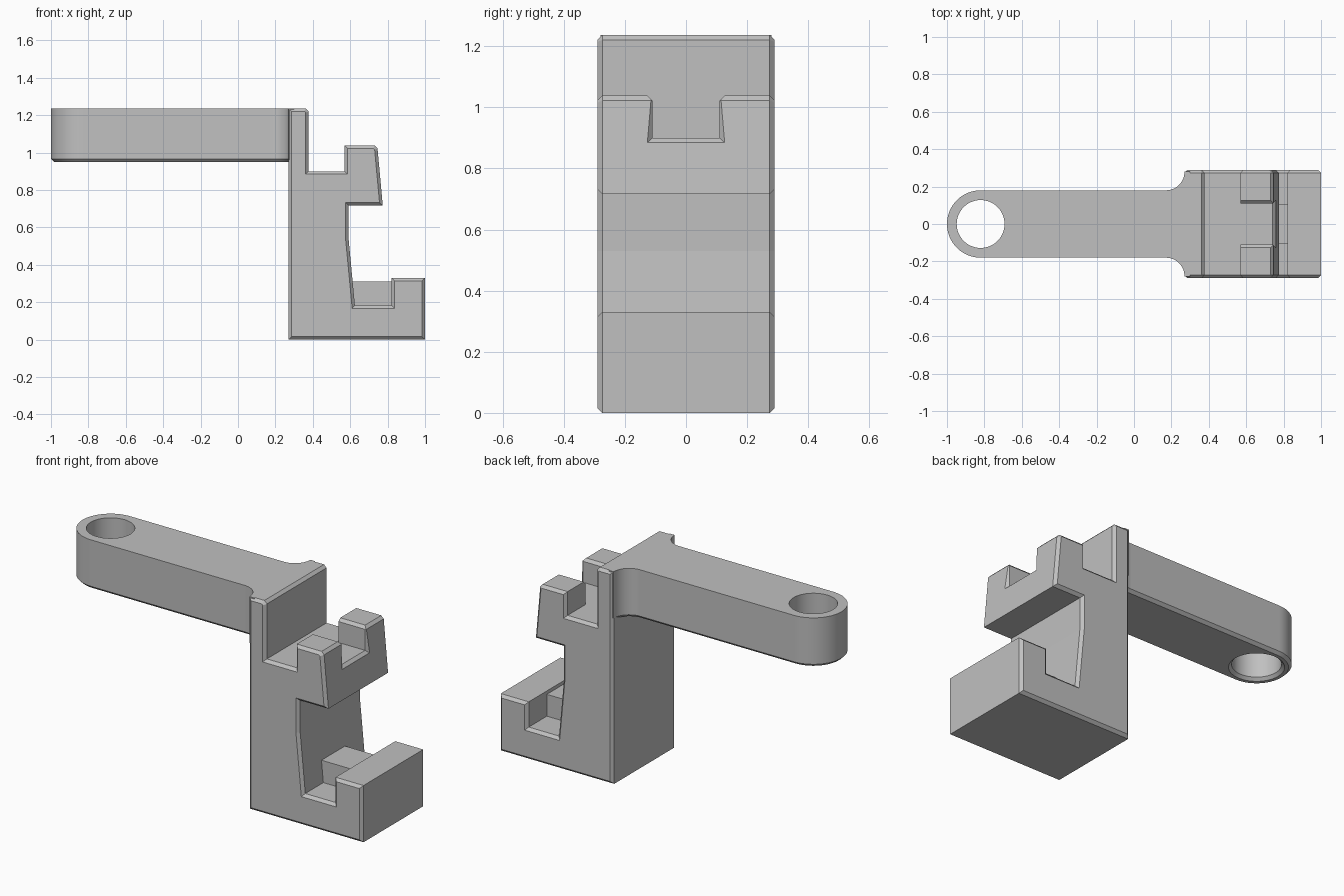
import bpy, bmesh, math
from mathutils import Vector

if "Cube" in bpy.data.objects:
    bpy.data.objects.remove(bpy.data.objects["Cube"], do_unlink=True)

CH = 0.016      # chamfer size
HALF = 0.29     # half depth of the bracket

grey = bpy.data.materials.new("plain grey")
grey.use_nodes = True
colour = (0.53, 0.53, 0.53, 1)
grey.diffuse_color = colour
grey.node_tree.nodes["Principled BSDF"].inputs["Base Color"].default_value = colour


def inset(points, d):
    """Shrink a counter-clockwise outline by d with mitred corners."""
    out = []
    for i, p in enumerate(points):
        p = Vector(p)
        a = (p - Vector(points[i - 1])).normalized()
        b = (Vector(points[(i + 1) % len(points)]) - p).normalized()
        na, nb = Vector((-a.y, a.x)), Vector((-b.y, b.x))
        out.append(p + (na + nb) * d / (1 + na.dot(nb)))
    return out


def loft(name, loops):
    """Solid through matching loops of 3D points."""
    bm = bmesh.new()
    rings = [[bm.verts.new(p) for p in loop] for loop in loops]
    n = len(rings[0])
    for r, s in zip(rings, rings[1:]):
        for i in range(n):
            j = (i + 1) % n
            bm.faces.new((r[i], r[j], s[j], s[i]))
    bm.faces.new(rings[0][::-1])
    bm.faces.new(rings[-1])
    bmesh.ops.recalc_face_normals(bm, faces=bm.faces)
    mesh = bpy.data.meshes.new(name)
    bm.to_mesh(mesh)
    bm.free()
    mesh.materials.append(grey)
    ob = bpy.data.objects.new(name, mesh)
    bpy.context.collection.objects.link(ob)
    return ob


def cut(ob, cutter):
    """Subtract the cutter and discard it."""
    cutter.hide_render = True
    mod = ob.modifiers.new("cut", 'BOOLEAN')
    mod.operation, mod.solver, mod.object = 'DIFFERENCE', 'EXACT', cutter
    bpy.context.view_layer.objects.active = ob
    bpy.ops.object.modifier_apply(modifier=mod.name)
    bpy.data.objects.remove(cutter, do_unlink=True)


def xz(points, y):
    return [(p[0], y, p[1]) for p in points]


def xy(points, z):
    return [(p[0], p[1], z) for p in points]


def yz(points, x):
    return [(x, p[0], p[1]) for p in points]


def arc(cx, cy, r, start, end, n):
    angles = [math.radians(start + (end - start) * i / n) for i in range(n + 1)]
    return [(cx + r * math.cos(t), cy + r * math.sin(t)) for t in angles]


# Bracket: side outline with chamfered front and back rims
outline = [
    (0.27, 0), (1, 0), (1, 0.33), (0.82, 0.33), (0.82, 0.183), (0.625, 0.183),
    (0.592, 0.53), (0.592, 0.716), (0.774, 0.716), (0.746, 1.022), (0.73, 1.038),
    (0.57, 1.038), (0.57, 0.9), (0.378, 0.9), (0.378, 1.22), (0.362, 1.236),
    (0.27, 1.236)]
rim = inset(outline, CH)
bracket = loft("bracket", [
    xz(rim, -HALF), xz(outline, -HALF + CH), xz(outline, HALF - CH), xz(rim, HALF)])

# Notch between the two upper prongs, flared at the top and outer face
W, FLOOR, TOP = 0.11, 0.9, 1.038


def notch(d, floor):
    w = W + d
    return [(-w, floor), (w, floor), (w, TOP - CH), (w + CH, TOP), (w + CH, TOP + 0.05),
            (-w - CH, TOP + 0.05), (-w - CH, TOP), (-w, TOP - CH)]


cut(bracket, loft("notch_cutter", [
    yz(notch(0, FLOOR), 0.5), yz(notch(0, FLOOR), 0.741),
    yz(notch(CH, FLOOR - CH), 0.758), yz(notch(CH, FLOOR - CH), 0.85)]))

# Rib across the lower channel
rib = [(0.6, 0.17), (0.83, 0.17), (0.83, 0.31), (0.6, 0.31)]
loft("channel_rib", [xz(rib, -0.108), xz(rib, 0.108)])

# Arm: rounded end, fillets into the bracket, chamfered lower rim
EYE, R, FILLET = -0.82, 0.18, 0.1
BOTTOM, ROOF = 0.95, 1.236
side = R + FILLET
arm_outline = (
    arc(EYE, 0, R, 90, 270, 32)
    + arc(0.17, -side, FILLET, 90, 0, 12) + [(0.3, -side), (0.3, side)]
    + arc(0.17, side, FILLET, 0, -90, 12))
arm = loft("arm", [xy(inset(arm_outline, CH), BOTTOM),
                   xy(arm_outline, BOTTOM + CH), xy(arm_outline, ROOF)])

# Hole through the arm, countersunk underneath
hole = arc(EYE, 0, 0.128, 0, 360, 48)[:-1]
wide = arc(EYE, 0, 0.128 + CH, 0, 360, 48)[:-1]
cut(arm, loft("hole_cutter", [xy(wide, BOTTOM - 0.05), xy(wide, BOTTOM),
                              xy(hole, BOTTOM + CH), xy(hole, ROOF + 0.05)]))

bpy.ops.object.select_all(action='DESELECT')
arm.select_set(True)
bpy.context.view_layer.objects.active = arm
bpy.ops.object.shade_smooth_by_angle(angle=math.radians(30))
